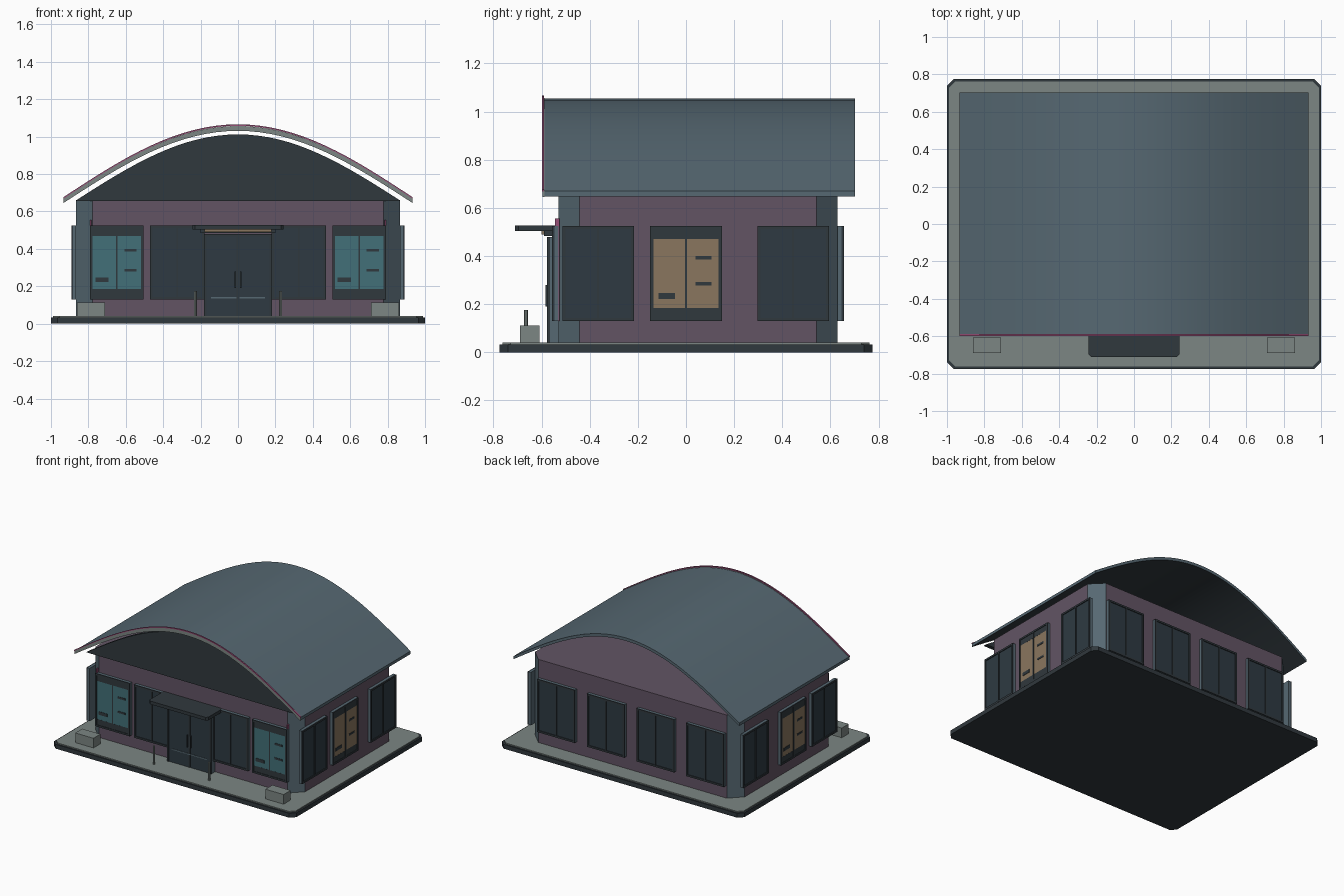
import bpy, bmesh, math
from mathutils import Matrix

if "Cube" in bpy.data.objects:
    bpy.data.objects.remove(bpy.data.objects["Cube"])

# ---- materials ----
def mat(name, rgb):
    m = bpy.data.materials.new(name)
    m.diffuse_color = [((c / 255 + 0.055) / 1.055) ** 2.4 for c in rgb] + [1]
    m.use_nodes = True
    m.node_tree.nodes["Principled BSDF"].inputs["Base Color"].default_value = m.diffuse_color
    return m

SLATE = mat("slate_blue", (86, 104, 114))
PURPLE = mat("dusty_purple", (98, 84, 100))
DARK = mat("charcoal", (48, 56, 61))
GLASS = mat("dark_glass", (46, 58, 66))
GREY = mat("paving_grey", (124, 134, 131))
TEAL = mat("teal_glow", (66, 112, 120))
AMBER = mat("amber_glow", (138, 118, 94))
PINK = mat("pink_trim", (150, 78, 118))

# ---- helpers ----
def finish(name, bm, mats, smooth=False):
    bmesh.ops.remove_doubles(bm, verts=bm.verts, dist=1e-5)
    bmesh.ops.recalc_face_normals(bm, faces=bm.faces)
    me = bpy.data.meshes.new(name)
    bm.to_mesh(me)
    bm.free()
    for m in mats:
        me.materials.append(m)
    ob = bpy.data.objects.new(name, me)
    bpy.context.collection.objects.link(ob)
    if smooth:
        bpy.ops.object.select_all(action='DESELECT')
        ob.select_set(True)
        bpy.context.view_layer.objects.active = ob
        bpy.ops.object.shade_smooth_by_angle(angle=math.radians(30))
    return ob

def box(name, x, y, z, m, angle=0):
    bm = bmesh.new()
    bmesh.ops.create_cube(bm, size=1)
    for v in bm.verts:
        v.co = [(r[0] + r[1]) / 2 + c * (r[1] - r[0]) for c, r in zip(v.co, (x, y, z))]
    bm.transform(Matrix.Rotation(angle, 4, 'Z'))
    return finish(name, bm, [m])

def octagon(name, x, y, z, cut, mats, diagonal=0):
    """Box with cut vertical corners; the cut faces take their own material."""
    (x0, x1), (y0, y1) = x, y
    pts = [(x0 + cut, y0), (x1 - cut, y0), (x1, y0 + cut), (x1, y1 - cut),
           (x1 - cut, y1), (x0 + cut, y1), (x0, y1 - cut), (x0, y0 + cut)]
    bm = bmesh.new()
    lo, hi = [[bm.verts.new((*p, h)) for p in pts] for h in z]
    bm.faces.new(lo)
    bm.faces.new(hi)
    for i in range(8):
        j = (i + 1) % 8
        f = bm.faces.new((lo[i], lo[j], hi[j], hi[i]))
        f.material_index = diagonal if i % 2 else 0
    return finish(name, bm, mats)

def arch(name, half, z0, rise, thick, y, mats, flat=None, n=32):
    """Cosine arch extruded along y; flat gives a level underside instead of a shell."""
    bm = bmesh.new()
    rings = []
    for i in range(n + 1):
        px = half * (2 * i / n - 1)
        top = z0 + rise * math.cos(math.pi / 2 * px / half)
        bot = top - thick if flat is None else flat
        rings.append([bm.verts.new((px, a, b)) for a, b in
                      ((y[0], bot), (y[0], top), (y[1], top), (y[1], bot))])
    for a, b in zip(rings, rings[1:]):
        for k in range(4):
            f = bm.faces.new((a[k], a[(k + 1) % 4], b[(k + 1) % 4], b[k]))
            f.material_index = len(mats) - 1 if k == 3 else 0   # underside
    for r in (rings[0], rings[-1]):
        if flat is None:
            bm.faces.new(r)
    return finish(name, bm, mats, True)

def window(name, u, width, dist, angle, glow=None):
    """Double window on the wall at this distance and turn; u runs along the wall."""
    a, b, z0, z1 = u - width / 2, u + width / 2, 0.13, 0.525
    def part(label, x, w, z, m):
        box(name + "_" + label, x, (-dist - w[1], -dist - w[0]), z, m, angle)
    part("casing", (a, b), (0, 0.017), (z0, z1), SLATE)
    part("glass", (a, b), (0.017, 0.02), (z0, z1), GLASS)
    t = 0.013
    for label, x, z in (("left_frame", (a, a + t), (z0, z1)),
                        ("right_frame", (b - t, b), (z0, z1)),
                        ("sill", (a, b), (z0, z0 + t)),
                        ("head", (a, b), (z1 - t, z1)),
                        ("mullion", (u - 0.004, u + 0.004), (z0, z1))):
        part(label, x, (0.017, 0.026), z, DARK)
    if glow:
        part("lower_panel", (a + t, b - t), (0.019, 0.022), (z0, 0.185), DARK)
        part("upper_panel", (a + t, b - t), (0.019, 0.022), (0.47, z1), DARK)
        part("lit_pane", (a + t, b - t), (0.019, 0.0215), (0.185, 0.47), glow)
        for label, x, z in (("item", (-0.115, -0.045), (0.222, 0.246)),
                            ("upper_shelf", (0.04, 0.105), (0.385, 0.4)),
                            ("lower_shelf", (0.04, 0.105), (0.278, 0.292))):
            part(label, (u + x[0], u + x[1]), (0.021, 0.024), z, DARK)

# ---- base and walls ----
octagon("base_slab", (-1, 1), (-0.775, 0.775), (0, 0.032), 0.035, [DARK])
octagon("paving", (-0.988, 0.988), (-0.763, 0.763), (0.03, 0.04), 0.033, [GREY])
octagon("walls", (-0.865, 0.865), (-0.53, 0.63), (0.038, 0.66), 0.087, [PURPLE, SLATE], 1)

# ---- roof, open at the back, with a front gable ----
arch("roof", 0.932, 0.67, 0.385, 0.022, (-0.588, 0.703), [SLATE, DARK])
arch("roof_fascia", 0.932, 0.672, 0.385, 0.026, (-0.597, -0.588), [GREY])
arch("roof_trim", 0.934, 0.676, 0.39, 0.008, (-0.599, -0.589), [PINK])
arch("front_gable", 0.865, 0.66, 0.352, 0, (-0.548, -0.52), [DARK], flat=0.657)

# ---- windows ----
for s in (-1, 1):
    window("front_display_window", s * 0.648, 0.285, 0.53, 0, TEAL)
    window("front_window", s * 0.325, 0.29, 0.53, 0)
    for u in (0.205, 0.615):
        window("back_window", s * u, 0.31, 0.63, math.pi)
    # side walls: u runs toward +y on the right and -y on the left
    for yc, glow in ((-0.365, None), (0, AMBER), (0.445, None)):
        window("side_window", s * yc, 0.298, 0.865, s * math.pi / 2, glow)

# ---- entrance door ----
box("door_casing", (-0.182, 0.182), (-0.568, -0.53), (0.04, 0.478), SLATE)
box("door_leaves", (-0.182, 0.182), (-0.572, -0.566), (0.04, 0.478), GLASS)
for s in (-1, 1):
    box("door_jamb", sorted((s * 0.168, s * 0.183)), (-0.577, -0.566), (0.04, 0.48), DARK)
    box("door_stile", sorted((0, s * 0.007)), (-0.575, -0.566), (0.04, 0.478), DARK)
    box("door_handle", sorted((s * 0.012, s * 0.018)), (-0.583, -0.572), (0.19, 0.28), DARK)
box("door_head", (-0.183, 0.183), (-0.577, -0.566), (0.465, 0.48), DARK)
box("door_rail", (-0.145, 0.145), (-0.575, -0.57), (0.134, 0.142), SLATE)

# ---- canopy with a light strip ----
octagon("canopy", (-0.243, 0.243), (-0.71, -0.525), (0.503, 0.527), 0.014, [DARK])
box("canopy_bracket", (-0.2, 0.2), (-0.59, -0.53), (0.484, 0.504), DARK)
box("canopy_light", (-0.18, 0.18), (-0.6, -0.588), (0.49, 0.503), AMBER)

# ---- bollards, benches and corner strips ----
for s in (-1, 1):
    bm = bmesh.new()
    bmesh.ops.create_cone(bm, cap_ends=True, segments=12, radius1=0.008, radius2=0.008,
                          depth=0.137, matrix=Matrix.Translation((s * 0.228, -0.665, 0.1065)))
    finish("bollard", bm, [GREY], True)
    box("bench", sorted((s * 0.71, s * 0.86)), (-0.69, -0.608), (0.038, 0.112), GREY)
    box("corner_strip", sorted((s * 0.782, s * 0.79)), (-0.545, -0.525), (0.13, 0.555), PINK)
